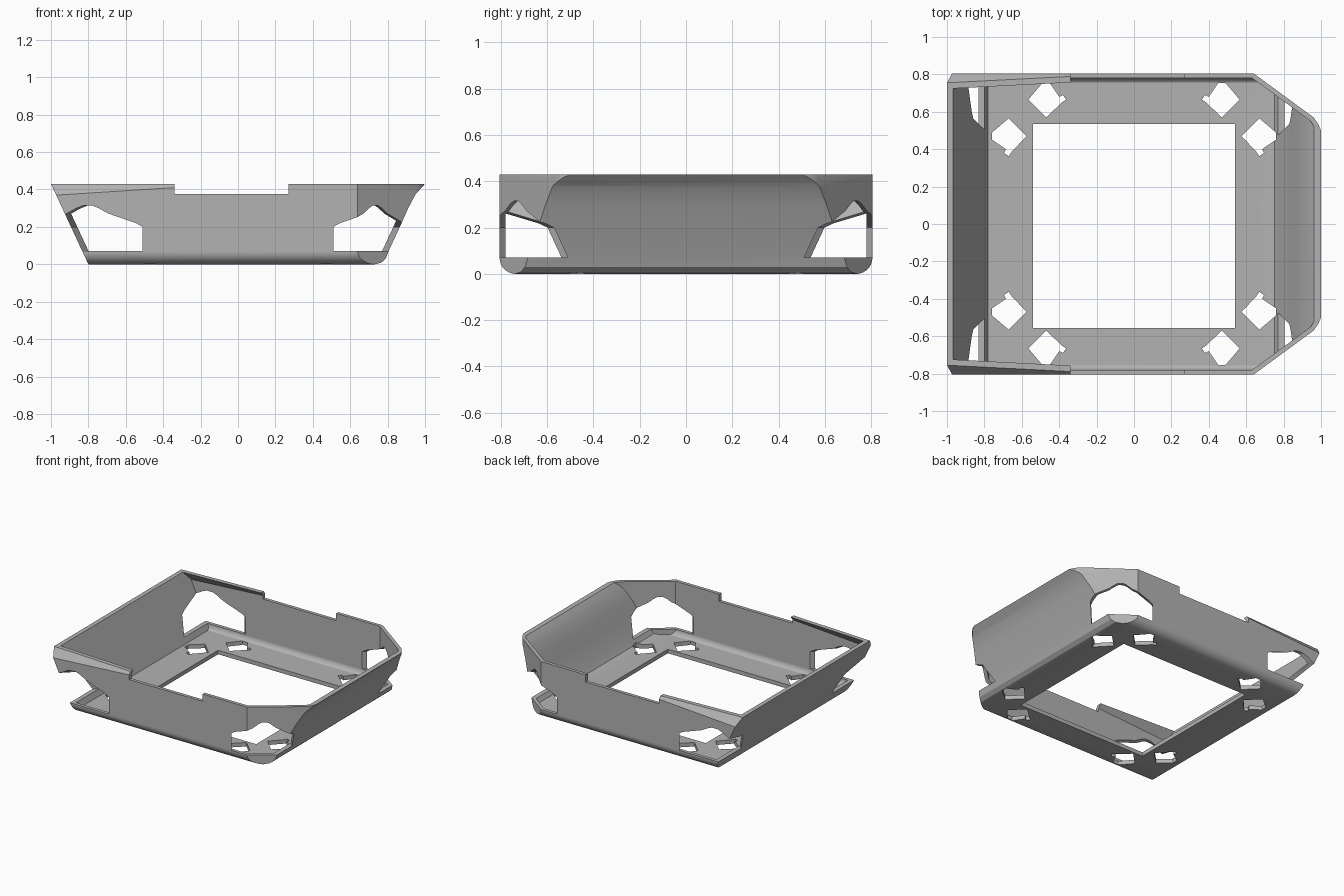
import bpy, bmesh, math
from mathutils import Vector

if "Cube" in bpy.data.objects:
    bpy.data.objects.remove(bpy.data.objects["Cube"], do_unlink=True)

grey = bpy.data.materials.new("plain grey")
grey.use_nodes = True
grey.diffuse_color = (0.45, 0.45, 0.45, 1)
grey.node_tree.nodes["Principled BSDF"].inputs["Base Color"].default_value = (0.45, 0.45, 0.45, 1)


def prism(points, lo, hi, place):
    """Extrude a 2D outline between lo and hi; place maps (a, b, depth) to xyz."""
    bm = bmesh.new()
    low, high = ([bm.verts.new(place(a, b, d)) for a, b in points] for d in (lo, hi))
    bm.faces.new(low)
    bm.faces.new(high)
    n = len(points)
    for i in range(n):
        j = (i + 1) % n
        bm.faces.new((low[i], low[j], high[j], high[i]))
    bmesh.ops.recalc_face_normals(bm, faces=bm.faces[:])
    return bm


def finish(bm, name):
    bmesh.ops.recalc_face_normals(bm, faces=bm.faces[:])
    mesh = bpy.data.meshes.new(name)
    bm.to_mesh(mesh)
    bm.free()
    obj = bpy.data.objects.new(name, mesh)
    bpy.context.collection.objects.link(obj)
    mesh.materials.append(grey)
    return obj


def trim(bm, point, normal):
    """Remove everything beyond a plane and cap the cut."""
    bmesh.ops.bisect_plane(bm, geom=bm.verts[:] + bm.edges[:] + bm.faces[:], dist=1e-5,
                           plane_co=point, plane_no=normal, clear_outer=True)
    rim = [e for e in bm.edges if e.is_boundary]
    if rim:
        bmesh.ops.holes_fill(bm, edges=rim, sides=0)


W, R = 0.805, 0.07                     # half width, radius of the lower side edges
PLAN = [(0.64, W), (0.96, 0.57), (0.985, 0.535), (1.0, 0.5)]


def body(profile, t, name):
    """Side profile across the width, trimmed by planes moved inward by t."""
    bm = prism(profile, -1, 1, lambda a, b, d: (a, d, b))
    for s in (1, -1):
        cuts = []
        # flat side running into the rounded lower edge
        for k in range(9):
            a = math.radians(10 * k)
            n = Vector((0, s * math.cos(a), -math.sin(a)))
            cuts.append((Vector((0, s * (W - R), R)) + n * R, n))
        # cut corner and its rounded end
        for p, q in zip(PLAN, PLAN[1:]):
            n = Vector((p[1] - q[1], s * (q[0] - p[0]), 0)).normalized()
            cuts.append((Vector((p[0], s * p[1], 0)), n))
        # inward-leaning rim
        a, b, c = (Vector((x, s * y, z)) for x, y, z in
                   ((-0.97, W, 0.37), (-0.34, W, 0.41), (-1, 0.755, 0.43)))
        n = (b - a).cross(c - a).normalized()
        cuts.append((a, n if n.z > 0 else -n))
        for point, normal in cuts:
            trim(bm, point - normal * t, normal)
    return finish(bm, name)


def subtract(target, cutter):
    mod = target.modifiers.new("cut", "BOOLEAN")
    mod.operation, mod.solver, mod.object = "DIFFERENCE", "EXACT", cutter
    deps = bpy.context.evaluated_depsgraph_get()
    mesh = bpy.data.meshes.new_from_object(target.evaluated_get(deps))
    target.modifiers.clear()
    target.data = mesh
    bpy.data.objects.remove(cutter, do_unlink=True)


# hollow tray with flared ends
shell = body([(-0.8, 0), (0.73, 0), (0.765, 0.008), (0.79, 0.03), (0.805, 0.07), (0.87, 0.21),
              (0.91, 0.3), (0.95, 0.375), (1, 0.43), (-1, 0.43)], 0, "tray_shell")
hollow = body([(-0.78, 0.03), (0.72, 0.03), (0.75, 0.04), (0.77, 0.07), (0.835, 0.21),
               (0.875, 0.3), (0.915, 0.375), (0.963, 0.43), (1.1, 0.6), (-1.046, 0.6)],
              0.025, "hollow")
subtract(shell, hollow)


def box_cut(x0, x1, y0, y1, z0, z1):
    outline = [(x0, y0), (x1, y0), (x1, y1), (x0, y1)]
    subtract(shell, finish(prism(outline, z0, z1, lambda a, b, d: (a, b, d)), "cutter"))


# floor opening and lowered rim
box_cut(-0.54, 0.54, -0.555, 0.535, -0.1, 0.1)
box_cut(-0.34, 0.27, -1, 1, 0.375, 0.7)

# corner windows cut along the diagonals, and pairs of floor slots
half = [(0.295, 0.07), (0.295, 0.2), (0.265, 0.218), (0.11, 0.272), (0.06, 0.3), (0.025, 0.314)]
window = half + [(-u, z) for u, z in reversed(half)]
slot = [(0, -0.095), (0.095, 0), (0.02, 0.088), (-0.02, 0.088),
        (-0.07, 0.015), (-0.09, 0.025), (-0.107, 0), (-0.085, -0.015)]
for sx in (1, -1):
    for sy in (1, -1):
        subtract(shell, finish(prism(
            window, 1.0, 2.4,
            lambda u, z, d: (sx * (d + u) / 2, sy * (d - u) / 2, z)), "cutter"))
        subtract(shell, finish(prism(
            slot, -0.1, 0.06,
            lambda a, b, d: (sx * (0.47 + a), sy * (0.665 + b), d)), "cutter"))
        subtract(shell, finish(prism(
            slot, -0.1, 0.06,
            lambda a, b, d: (sx * (0.67 + b), sy * (0.47 + a), d)), "cutter"))

# smooth curves, sharp edges
bpy.ops.object.select_all(action="DESELECT")
shell.select_set(True)
bpy.context.view_layer.objects.active = shell
bpy.ops.object.shade_smooth_by_angle(angle=math.radians(25))
